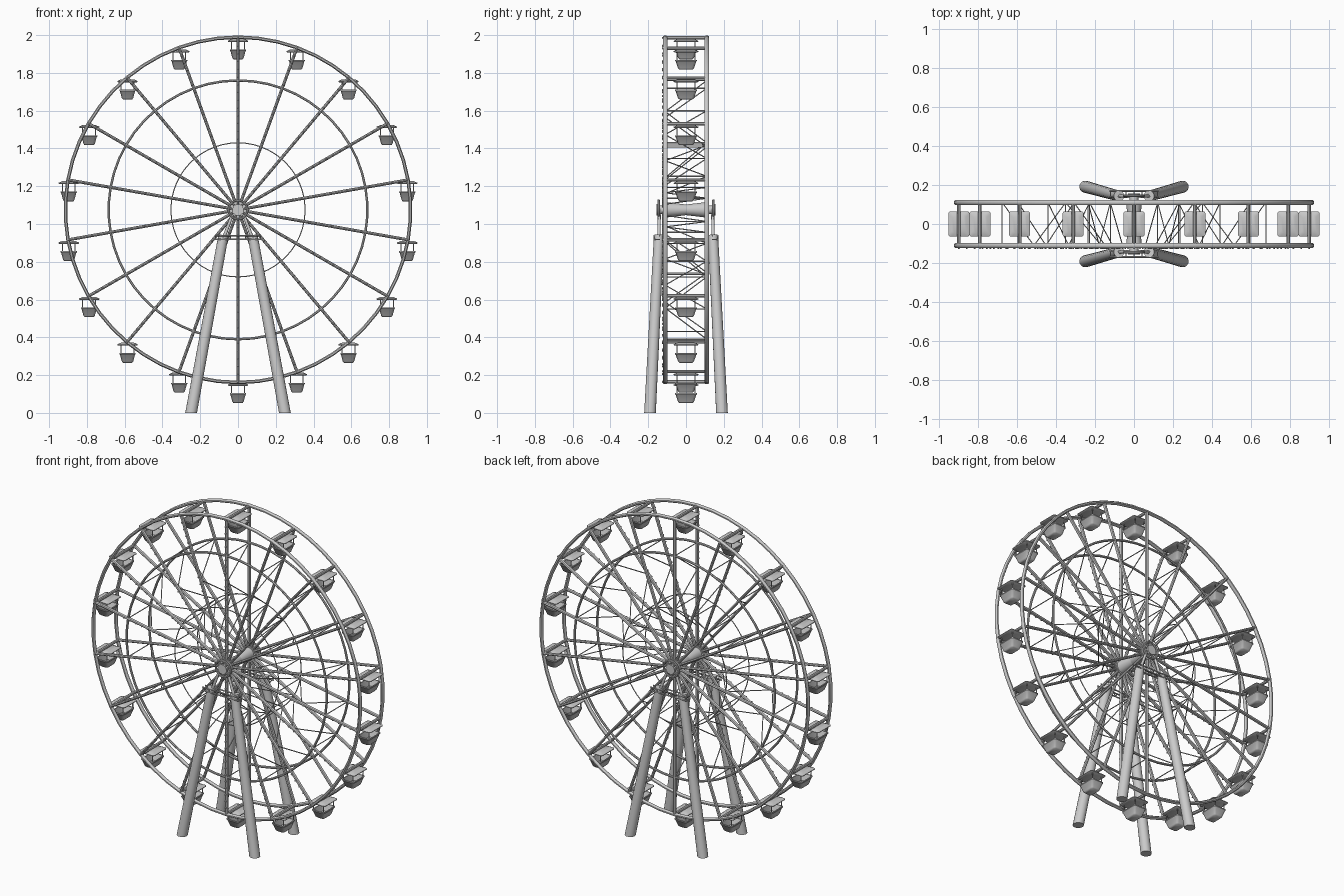
import bpy, bmesh, math
from mathutils import Vector, Matrix

if "Cube" in bpy.data.objects:
    bpy.data.objects.remove(bpy.data.objects["Cube"])

HUB = Vector((0, 0, 1.075))
N = 18
PLANE = 0.110          # y of each wheel face


def polar(r, a, y=0.0):
    return HUB + Vector((r * math.sin(a), y, r * math.cos(a)))


def finish(bm, name, angle=40):
    me = bpy.data.meshes.new(name)
    bmesh.ops.recalc_face_normals(bm, faces=bm.faces)
    bm.to_mesh(me)
    bm.free()
    ob = bpy.data.objects.new(name, me)
    bpy.context.collection.objects.link(ob)
    bpy.ops.object.select_all(action='DESELECT')
    ob.select_set(True)
    bpy.context.view_layer.objects.active = ob
    bpy.ops.object.shade_smooth_by_angle(angle=math.radians(angle))
    return ob


def tube(bm, a, b, r1, r2=None, seg=8):
    a, b = Vector(a), Vector(b)
    d = b - a
    m = Matrix.Translation((a + b) / 2) @ d.to_track_quat('Z', 'Y').to_matrix().to_4x4()
    return bmesh.ops.create_cone(bm, cap_ends=True, segments=seg, radius1=r1,
                                 radius2=r1 if r2 is None else r2, depth=d.length, matrix=m)['verts']


def ring(bm, R, y, rr, ry, seg=54, sides=8):
    """Ring about the hub with radial half-thickness rr and half-width ry."""
    loops = []
    for i in range(seg):
        a = 2 * math.pi * i / seg
        loops.append([bm.verts.new(polar(R + rr * math.cos(t), a, y + ry * math.sin(t)))
                      for t in (2 * math.pi * (j + 0.5) / sides for j in range(sides))])
    for i in range(seg):
        p, q = loops[i], loops[(i + 1) % seg]
        for j in range(sides):
            k = (j + 1) % sides
            bm.faces.new((p[j], p[k], q[k], q[j]))


def rounded_loops(bm, sections, corner=0.012):
    """Loft through rounded rectangles given as (half x, half y, z)."""
    prev = first = None
    for hx, hy, z in sections:
        cur = []
        for sx, sy, a0 in ((1, 1, 0), (-1, 1, 90), (-1, -1, 180), (1, -1, 270)):
            for k in range(4):
                a = math.radians(a0 + 30 * k)
                cur.append(bm.verts.new((sx * (hx - corner) + corner * math.cos(a),
                                         sy * (hy - corner) + corner * math.sin(a), z)))
        if prev:
            for i in range(16):
                j = (i + 1) % 16
                bm.faces.new((prev[i], prev[j], cur[j], cur[i]))
        first = first or cur
        prev = cur
    bm.faces.new(first[::-1])
    bm.faces.new(prev)


angles = [2 * math.pi * i / N for i in range(N)]

# Three concentric rings on both wheel faces
for name, R, rr, ry in (("outer_rim", 0.914, 0.010, 0.013),
                        ("middle_ring", 0.685, 0.007, 0.007),
                        ("inner_ring", 0.355, 0.003, 0.003)):
    bm = bmesh.new()
    for s in (-1, 1):
        ring(bm, R, s * PLANE, rr, ry)
    finish(bm, name)

# Spokes, slightly deeper than wide
bm = bmesh.new()
for s in (-1, 1):
    for a in angles:
        for v in tube(bm, polar(0.04, a, s * PLANE), polar(0.914, a, s * PLANE), 0.008):
            v.co.y = s * PLANE + (v.co.y - s * PLANE) * 1.35
finish(bm, "spokes")

# Cross beams joining the two rims
bm = bmesh.new()
for a in angles:
    tube(bm, polar(0.911, a, -PLANE), polar(0.911, a, PLANE), 0.009)
finish(bm, "rim_cross_beams")

# Thin zigzag bracing between paired spokes
bm = bmesh.new()
for a in angles:
    for r in (0.355, 0.685):
        tube(bm, polar(r, a, -PLANE), polar(r, a, PLANE), 0.003, seg=6)
    s = 1
    for r0, r1 in ((0.17, 0.355), (0.355, 0.52), (0.52, 0.685)):
        tube(bm, polar(r0, a, -s * PLANE), polar(r1, a, s * PLANE), 0.003, seg=6)
        s = -s
finish(bm, "spoke_bracing")

# Light bulbs along the front spokes
bm = bmesh.new()
for a in angles:
    for k in range(21):
        bmesh.ops.create_icosphere(bm, subdivisions=1, radius=0.006,
                                   matrix=Matrix.Translation(polar(0.09 + k * 0.041, a, -PLANE - 0.013)))
finish(bm, "spoke_lights")

# Axle and hub flanges
bm = bmesh.new()
tube(bm, HUB + Vector((0, -0.15, 0)), HUB + Vector((0, 0.15, 0)), 0.022, seg=24)
for s in (-1, 1):
    def at(y):
        return HUB + Vector((0, s * y, 0))
    tube(bm, at(0), at(0.10), 0.028, 0.040, 24)
    tube(bm, at(0.098), at(0.122), 0.048, seg=24)
    tube(bm, at(0.14), at(0.156), 0.030, seg=24)
    ring(bm, 0.050, s * 0.145, 0.006, 0.007, 36)
    for i in range(9):
        a = 2 * math.pi * i / 9
        tube(bm, polar(0.02, a, s * 0.145), polar(0.05, a, s * 0.145), 0.005)
finish(bm, "hub")

# Support legs with thin upper struts
bm = bmesh.new()
for sx in (-1, 1):
    for sy in (-1, 1):
        tube(bm, (sx * 0.25, sy * 0.191, -0.01), (sx * 0.077, sy * 0.143, 0.94), 0.031, 0.027, 16)
        tube(bm, (sx * 0.074, sy * 0.144, 0.93), (sx * 0.03, sy * 0.141, 1.05), 0.009, 0.008, 10)
# Trim the feet flat on the ground
bmesh.ops.bisect_plane(bm, geom=bm.verts[:] + bm.edges[:] + bm.faces[:],
                       plane_co=(0, 0, 0), plane_no=(0, 0, -1), clear_outer=True)
bmesh.ops.holes_fill(bm, edges=[e for e in bm.edges if e.is_boundary])
finish(bm, "support_legs")

# Horizontal service rails at the leg tops
bm = bmesh.new()
for s in (-1, 1):
    for z in (0.918, 0.938):
        for y in (0.14, 0.169):
            tube(bm, (-0.125, s * y, z), (0.125, s * y, z), 0.004)
    for k in range(7):
        x = -0.12 + k * 0.04
        tube(bm, (x, s * 0.14, 0.918), (x, s * 0.169, 0.918), 0.003, seg=6)
        tube(bm, (x, s * 0.169, 0.918), (x, s * 0.169, 0.938), 0.003, seg=6)
finish(bm, "leg_rails")

# Gondola: roof, corner posts and open tapered tub, hung from the beam
bm = bmesh.new()
rounded_loops(bm, [(0.050, 0.060, -0.022), (0.054, 0.065, -0.019), (0.054, 0.065, -0.015),
                   (0.034, 0.045, -0.006)])
rounded_loops(bm, [(0.024, 0.034, -0.113), (0.030, 0.042, -0.106), (0.040, 0.055, -0.069),
                   (0.043, 0.058, -0.067), (0.043, 0.058, -0.061), (0.037, 0.052, -0.061),
                   (0.028, 0.040, -0.100)])
for sx in (-1, 1):
    for sy in (-1, 1):
        tube(bm, (sx * 0.034, sy * 0.048, -0.066), (sx * 0.034, sy * 0.048, -0.018), 0.003, seg=6)
for sy in (-1, 1):
    tube(bm, (0, sy * 0.03, -0.012), (0, sy * 0.03, 0.006), 0.005)
gondola = finish(bm, "gondola_1", 50)
gondola.location = polar(0.91, 0)
for i, a in enumerate(angles[1:], 2):
    ob = gondola.copy()
    ob.name = f"gondola_{i}"
    ob.location = polar(0.91, a)
    bpy.context.collection.objects.link(ob)
